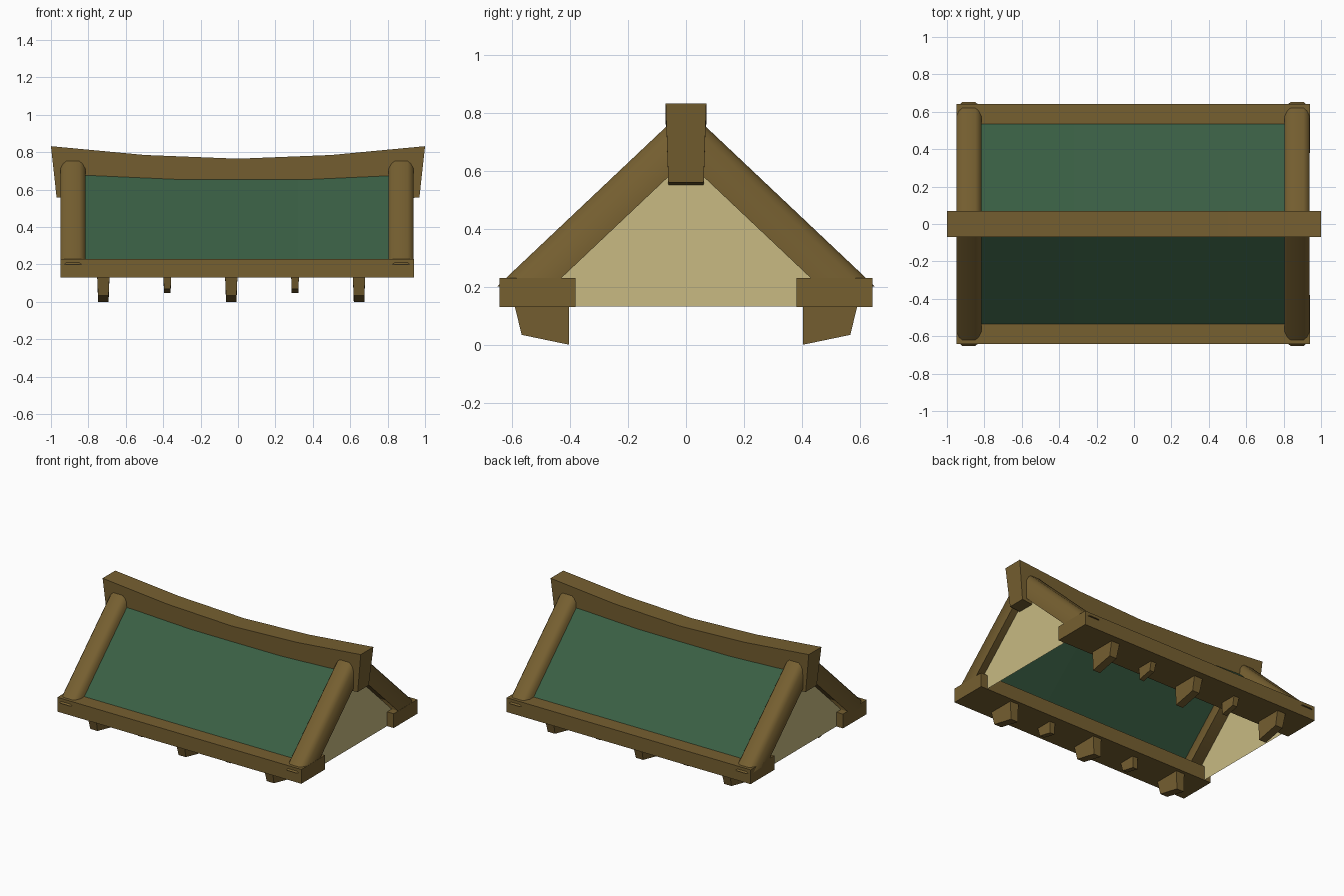
import bpy, bmesh

if "Cube" in bpy.data.objects:
    bpy.data.objects.remove(bpy.data.objects["Cube"])


def material(name, rgb):
    m = bpy.data.materials.new(name)
    m.diffuse_color = (*rgb, 1)
    m.use_nodes = True
    m.node_tree.nodes["Principled BSDF"].inputs["Base Color"].default_value = m.diffuse_color
    return m


WOOD = material("brown wood", (0.180, 0.115, 0.030))
GREEN = material("green roofing", (0.042, 0.115, 0.058))
CREAM = material("cream plaster", (0.578, 0.491, 0.223))


def make(name, verts, faces, mat, solid=True):
    me = bpy.data.meshes.new(name)
    me.from_pydata(verts, [], faces)
    me.materials.append(mat)
    if solid:
        bm = bmesh.new()
        bm.from_mesh(me)
        bmesh.ops.recalc_face_normals(bm, faces=bm.faces)
        bm.to_mesh(me)
        bm.free()
    ob = bpy.data.objects.new(name, me)
    bpy.context.collection.objects.link(ob)
    return ob


def loft(name, rings, mat):
    """Solid through a row of equally sized closed sections."""
    n = len(rings[0])
    verts = [p for r in rings for p in r]
    faces = [(a * n + i, a * n + (i + 1) % n, (a + 1) * n + (i + 1) % n, (a + 1) * n + i)
             for a in range(len(rings) - 1) for i in range(n)]
    faces += [tuple(range(n)), tuple(range(len(verts) - n, len(verts)))]
    return make(name, verts, faces, mat)


SLOPE, PEAK = 0.945, 0.816   # outer roof line: z = PEAK - SLOPE * y

# Sagging ridge beam, tapered downward and raked at the ends
rings = []
for x, top in ((-1, .832), (-.5, .785), (0, .765), (.5, .785), (1, .832)):
    low, xb = top - .273, x * .97
    rings.append([(x, -.07, top), (x, .07, top), (xb, .061, low), (xb, -.061, low)])
loft("ridge_beam", rings, WOOD)

for side, s in (("front", -1), ("back", 1)):
    # Eave beam
    loft(side + "_eave_beam",
         [[(x, s * .38, .13), (x, s * .642, .13), (x, s * .642, .23), (x, s * .38, .23)]
          for x in (-.95, .94)], WOOD)

    # Roof slope, sagging slightly toward the middle
    xs = (-.9, -.82, -.32, .32, .82, .9)
    verts = []
    for x in xs:
        sag = .022 if abs(x) < .5 else 0
        verts += [(x, 0, PEAK - .08 - sag), (x, s * .56, PEAK - .08 - SLOPE * .56)]
    faces = [(2 * i, 2 * i + 1, 2 * i + 3, 2 * i + 2) for i in range(len(xs) - 1)]
    if s > 0:
        faces = [f[::-1] for f in faces]
    make(side + "_roof_slope", verts, faces, GREEN, solid=False)

    # Rounded rafters: section as (x offset, drop below the outer roof line)
    section = [(-.067, .18), (-.067, .042), (-.052, .014), (-.035, 0),
               (.035, 0), (.052, .014), (.067, .042), (.067, .18)]
    for end, cx in (("left", -.883), ("right", .872)):
        upper = [(cx + dx, s * .02, PEAK - d - SLOPE * .02) for dx, d in section]
        lower = [(cx + dx, s * (PEAK - d - .2) / SLOPE, .2) for dx, d in section]
        ob = loft(f"{side}_{end}_rafter", [upper, lower], WOOD)
        bpy.ops.object.select_all(action='DESELECT')
        ob.select_set(True)
        bpy.context.view_layer.objects.active = ob
        bpy.ops.object.shade_smooth_by_angle(angle=0.8)

    # Tapered bracket feet, alternating large and small
    for i, x in enumerate((-.72, -.378, -.036, .305, .647)):
        k = 1 if i % 2 == 0 else .63
        prof = [(-.095, .135, .033), (-.095, .13 - .13 * k, .028),
                (.068, .13 - .096 * k, .028), (.093, .135, .033)]
        loft(f"{side}_bracket_{i + 1}",
             [[(x + e * w * k, s * (.498 + dy * k), z) for dy, z, w in prof]
              for e in (-1, 1)], WOOD)

# Recessed gable walls
for end, x in (("left", -.9), ("right", .89)):
    tri = (0, 1, 2) if x > 0 else (2, 1, 0)
    make(end + "_gable_wall", [(x, -.6, .131), (x, .6, .131), (x, 0, .70)], [tri],
         CREAM, solid=False)
